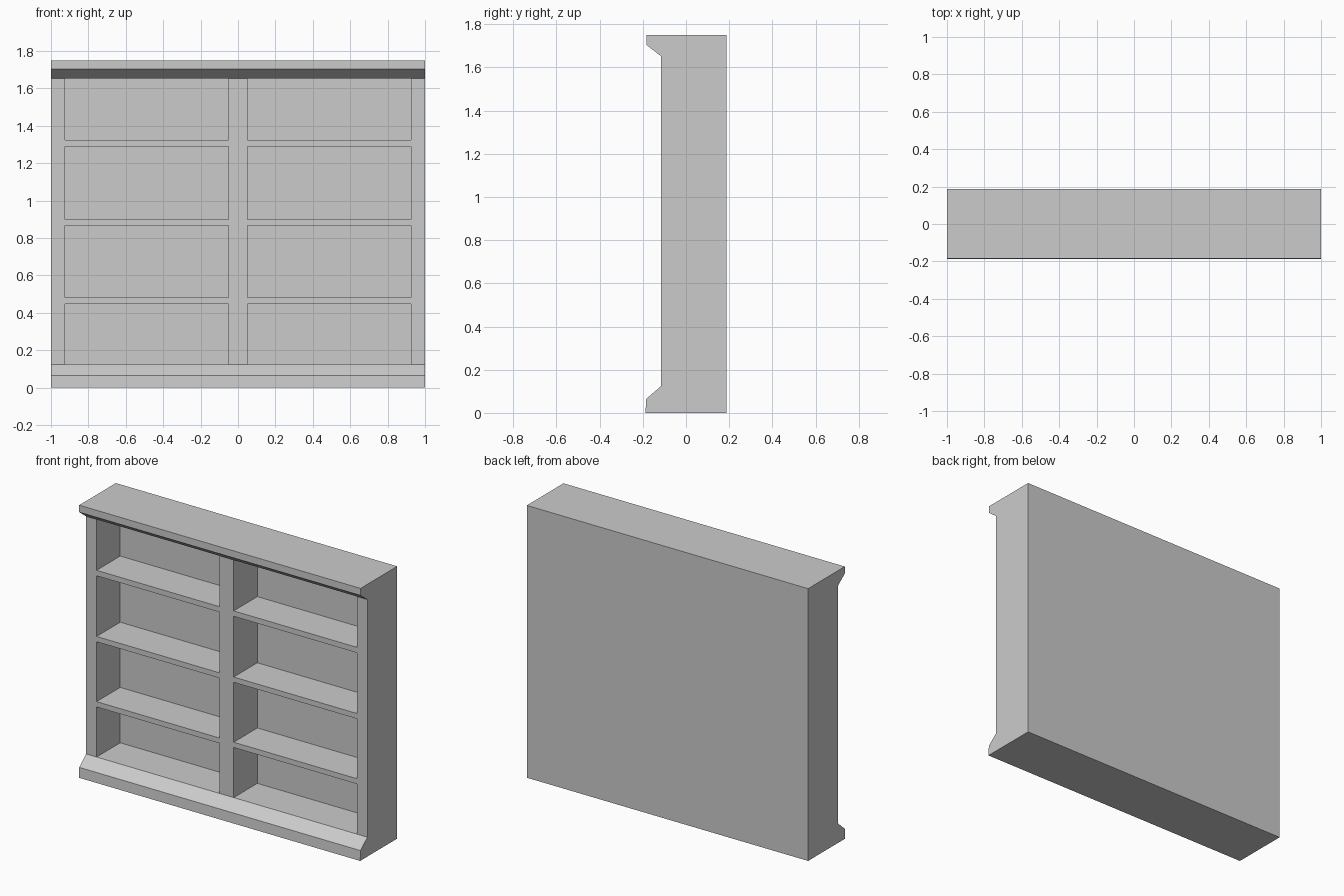
import bpy, bmesh

if "Cube" in bpy.data.objects:
    bpy.data.objects.remove(bpy.data.objects["Cube"])

# Side profile (y, z): plinth, upright front, cornice, back
PROFILE = [(-0.188, 0), (-0.184, 0.065), (-0.115, 0.125), (-0.115, 1.652),
           (-0.184, 1.705), (-0.184, 1.75), (0.188, 1.75), (0.188, 0)]
FRONT = 2                                   # profile segment holding the bays
XS = [-1, -0.925, -0.05, 0.05, 0.925, 1]    # stiles, bays, divider
BAYS = (1, 3)
BAY_BACK = 0.125


def finish(bm, name):
    bmesh.ops.recalc_face_normals(bm, faces=bm.faces)
    mesh = bpy.data.meshes.new(name)
    bm.to_mesh(mesh)
    bm.free()
    obj = bpy.data.objects.new(name, mesh)
    bpy.context.collection.objects.link(obj)
    return obj


def box(name, x0, x1, y0, y1, z0, z1):
    bm = bmesh.new()
    bmesh.ops.create_cube(bm, size=1)
    for v in bm.verts:
        v.co = ((x0 + x1) / 2 + v.co.x * (x1 - x0),
                (y0 + y1) / 2 + v.co.y * (y1 - y0),
                (z0 + z1) / 2 + v.co.z * (z1 - z0))
    return finish(bm, name)


# Carcass: profile swept along x, with two recessed bays
bm = bmesh.new()
rings = [[bm.verts.new((x, y, z)) for y, z in PROFILE] for x in XS]
n = len(PROFILE)
bm.faces.new(rings[0])
bm.faces.new(rings[-1])
for i in range(len(XS) - 1):
    a, b = rings[i], rings[i + 1]
    for j in range(n):
        k = (j + 1) % n
        rim = [a[j], b[j], b[k], a[k]]
        if j == FRONT and i in BAYS:
            inner = [bm.verts.new((v.co.x, BAY_BACK, v.co.z)) for v in rim]
            bm.faces.new(inner)
            for m in range(4):
                q = (m + 1) % 4
                bm.faces.new([rim[m], rim[q], inner[q], inner[m]])
        else:
            bm.faces.new(rim)
finish(bm, "carcass")

# Shelves: three per bay, flush with the uprights
for side, bay in zip(("left", "right"), BAYS):
    for level, (z0, z1) in enumerate([(0.447, 0.481), (0.866, 0.9), (1.29, 1.325)], 1):
        box(f"{side}_shelf_{level}", XS[bay], XS[bay + 1], -0.115, BAY_BACK, z0, z1)
